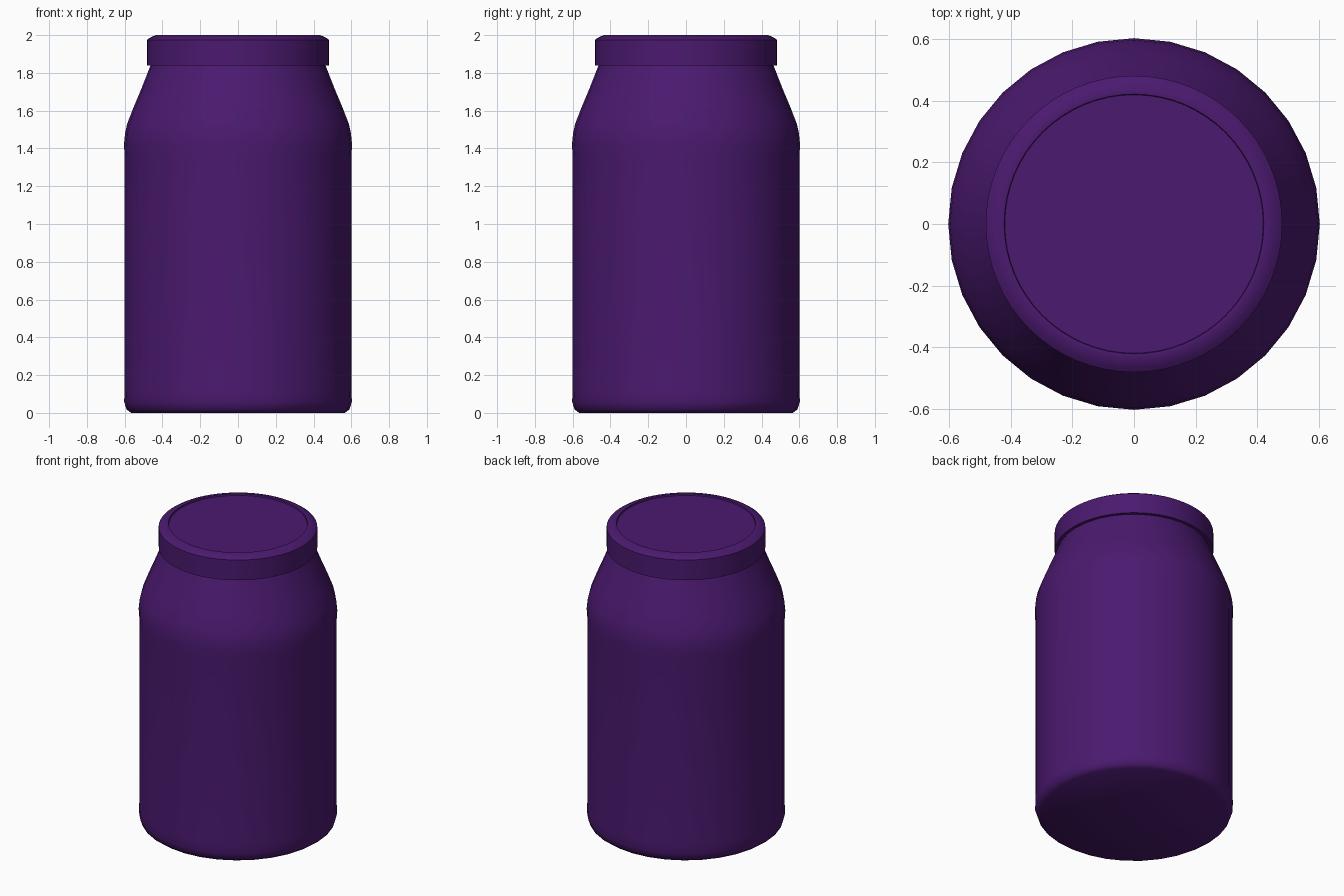
import bpy, bmesh, math

if "Cube" in bpy.data.objects:
    bpy.data.objects.remove(bpy.data.objects["Cube"])

purple = bpy.data.materials.new("purple")
purple.diffuse_color = (0.07, 0.01, 0.16, 1)
purple.use_nodes = True
purple.node_tree.nodes["Principled BSDF"].inputs["Base Color"].default_value = purple.diffuse_color


def lathe(name, profile, sides):
    """Spin an (r, z) profile around z and cap both ends."""
    bm = bmesh.new()
    rings = []
    for r, z in profile:
        rings.append([bm.verts.new((r * math.cos(2 * math.pi * i / sides),
                                    r * math.sin(2 * math.pi * i / sides), z))
                      for i in range(sides)])
    for a, b in zip(rings, rings[1:]):
        for i in range(sides):
            j = (i + 1) % sides
            bm.faces.new((a[i], a[j], b[j], b[i]))
    bm.faces.new(rings[0][::-1])
    bm.faces.new(rings[-1])
    mesh = bpy.data.meshes.new(name)
    bm.to_mesh(mesh)
    bm.free()
    mesh.materials.append(purple)
    obj = bpy.data.objects.new(name, mesh)
    bpy.context.collection.objects.link(obj)
    bpy.ops.object.select_all(action='DESELECT')
    obj.select_set(True)
    bpy.context.view_layer.objects.active = obj
    bpy.ops.object.shade_smooth_by_angle(angle=math.radians(50))
    return obj


# Jar body: rounded foot, straight wall, tapering shoulder, neck inside the lid
lathe("jar_body", [(0.565, 0), (0.59, 0.018), (0.603, 0.06), (0.6, 0.12),
                   (0.6, 1.36), (0.604, 1.42), (0.598, 1.48), (0.587, 1.53),
                   (0.552, 1.62), (0.51, 1.72), (0.463, 1.84), (0.455, 1.86)], 32)

# Lid: straight rim, bevelled top edge, slightly recessed centre
lathe("lid", [(0.44, 1.84), (0.482, 1.84), (0.482, 1.975), (0.465, 1.987),
              (0.435, 2.0), (0.422, 1.998), (0.42, 1.988)], 64)
